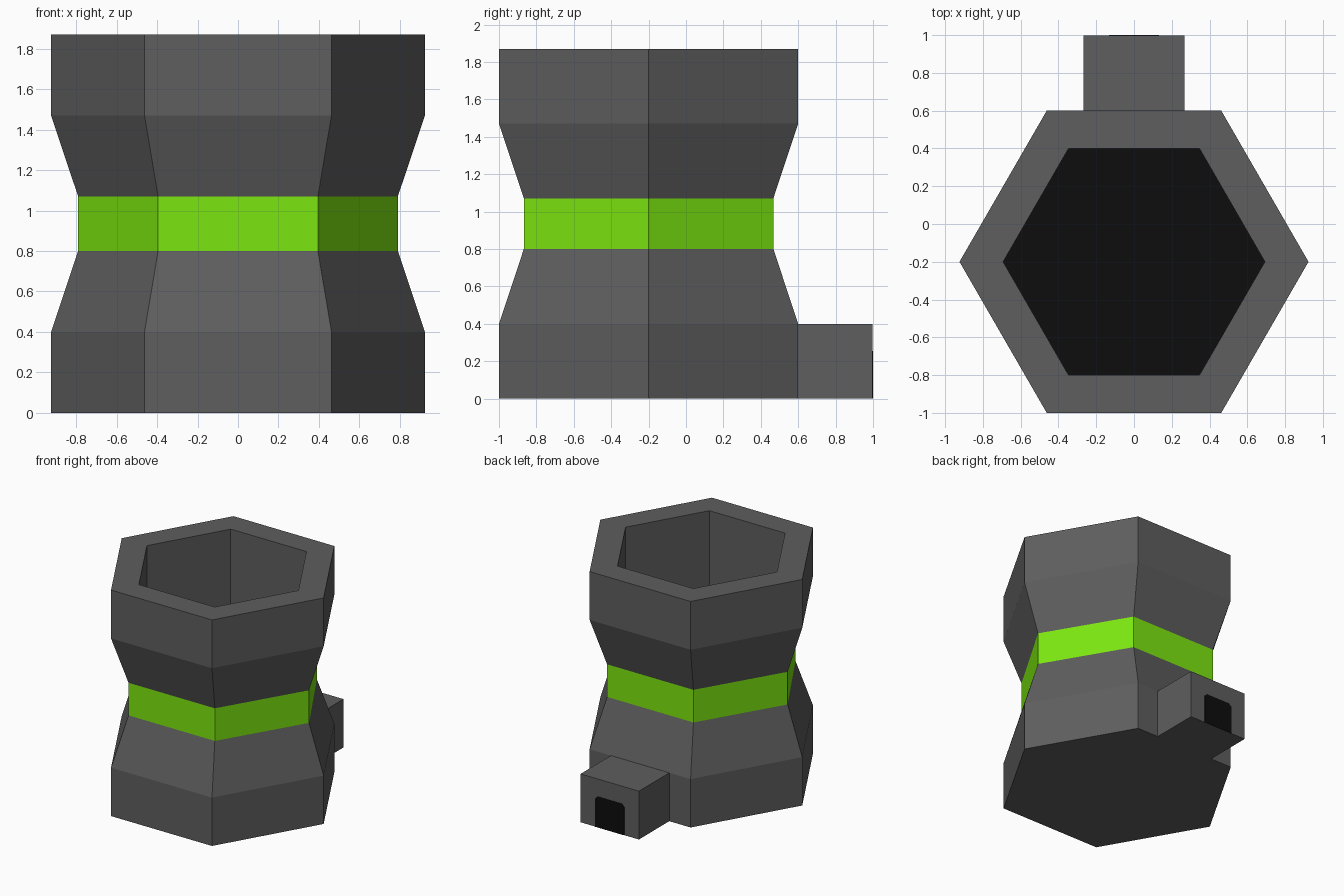
import bpy, bmesh, math

if "Cube" in bpy.data.objects:
    bpy.data.objects.remove(bpy.data.objects["Cube"])


def material(name, rgb):
    m = bpy.data.materials.new(name)
    m.diffuse_color = (*rgb, 1)
    m.use_nodes = True
    m.node_tree.nodes["Principled BSDF"].inputs["Base Color"].default_value = m.diffuse_color
    return m


GREY = material("dark grey", (0.112, 0.112, 0.112))
GREEN = material("lime green", (0.200, 0.790, 0.005))
BLACK = material("black", (0.004, 0.004, 0.004))


def finish(name, bm, mats):
    mesh = bpy.data.meshes.new(name)
    bm.normal_update()
    bm.to_mesh(mesh)
    bm.free()
    for m in mats:
        mesh.materials.append(m)
    ob = bpy.data.objects.new(name, mesh)
    bpy.context.collection.objects.link(ob)
    return ob


# Hexagonal tower: rings of (half width x, half depth y, z), up the outside,
# over the rim and down into the open shaft
S = math.sin(math.pi / 3)
WIDE, WAIST, HOLE = (0.924, 0.80), (0.79, 0.667), (0.693, 0.60)
FLOOR = 0.80
rings = [(*WIDE, 0), (*WIDE, 0.40), (*WAIST, 0.80), (*WAIST, 1.07),
         (*WIDE, 1.47), (*WIDE, 1.87), (*HOLE, 1.87), (*HOLE, FLOOR)]
BAND = 2  # ring gap that holds the green band

bm = bmesh.new()
loops = [[bm.verts.new((hx * math.cos(i * math.pi / 3),
                        -0.2 + hy / S * math.sin(i * math.pi / 3), z))
          for i in range(6)] for hx, hy, z in rings]
for k, (a, b) in enumerate(zip(loops, loops[1:])):
    for i in range(6):
        j = (i + 1) % 6
        f = bm.faces.new((a[i], a[j], b[j], b[i]))
        f.material_index = 1 if k == BAND else 0
bm.faces.new(loops[0][::-1])                      # underside
bm.faces.new(loops[-1]).material_index = 2        # black shaft floor
finish("hexagonal_tower", bm, [GREY, GREEN, BLACK])


def prism(name, profile, y0, y1, mat):
    """Extrude an (x, z) profile, counter-clockwise from the front, along y."""
    bm = bmesh.new()
    front = [bm.verts.new((x, y0, z)) for x, z in profile]
    back = [bm.verts.new((x, y1, z)) for x, z in profile]
    bm.faces.new(front)
    bm.faces.new(back[::-1])
    for i in range(len(profile)):
        j = (i + 1) % len(profile)
        bm.faces.new((front[j], front[i], back[i], back[j]))
    bmesh.ops.recalc_face_normals(bm, faces=bm.faces)
    return finish(name, bm, [mat])


# Entrance block at the back
prism("entrance_block", [(-0.267, 0), (0.267, 0), (0.267, 0.40), (-0.267, 0.40)],
      0.60, 0.997, GREY)

# Black doorway with clipped top corners
W, H, C = 0.133, 0.255, 0.022
prism("doorway", [(-W, 0), (W, 0), (W, H - C), (W - C, H), (C - W, H), (-W, H - C)],
      0.996, 1.0, BLACK)
